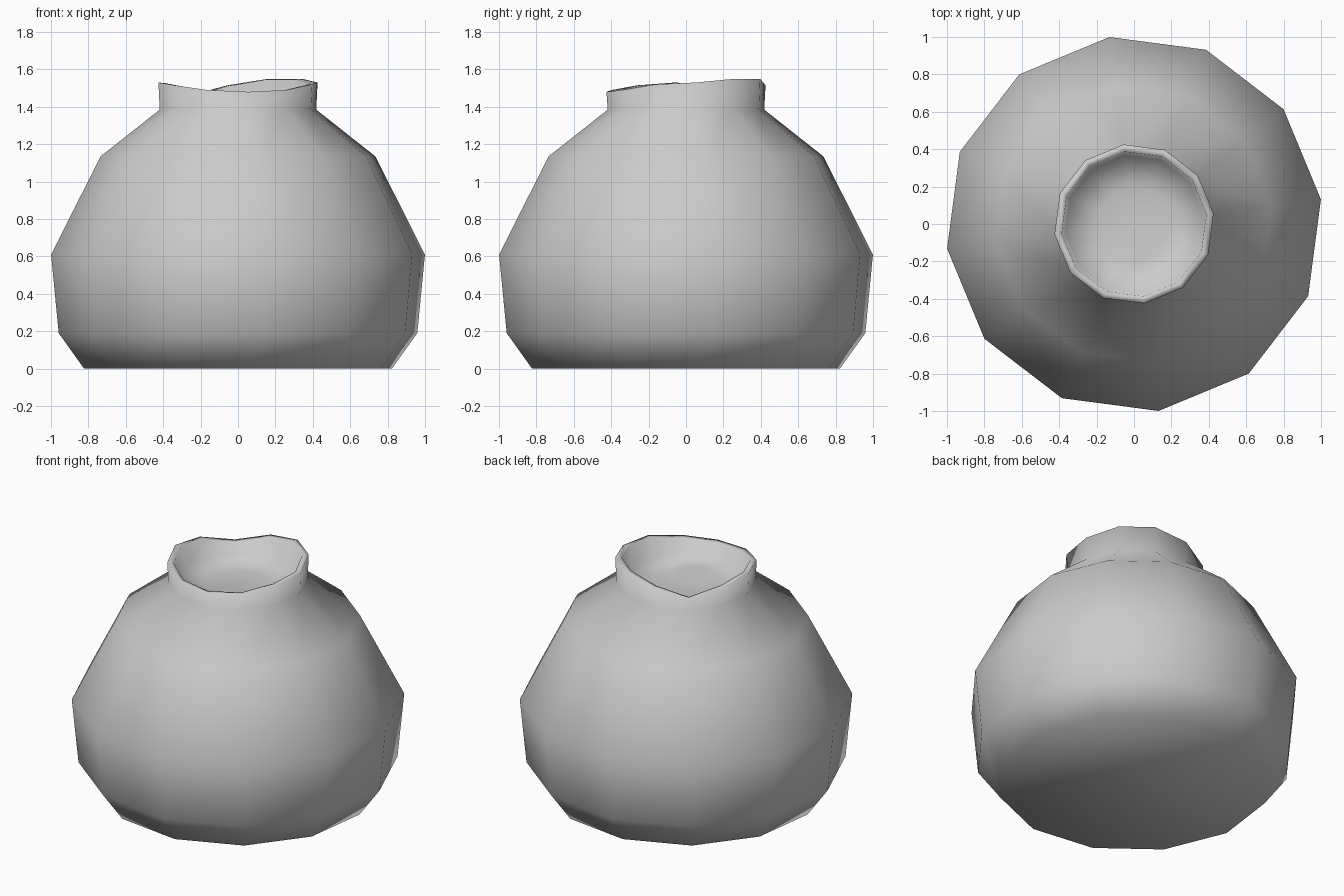
import bpy, bmesh, math

cube = bpy.data.objects.get("Cube")
if cube:
    bpy.data.objects.remove(cube, do_unlink=True)

SIDES = 12
TURN = math.radians(7.5)

clay = bpy.data.materials.new("grey_clay")
clay.use_nodes = True
colour = (0.6, 0.6, 0.6, 1)
clay.diffuse_color = colour
clay.node_tree.nodes["Principled BSDF"].inputs["Base Color"].default_value = colour

# Outer wall from foot to neck: (radius, height)
wall = [(0.83, 0), (0.967, 0.19), (1.008, 0.61), (0.741, 1.135), (0.422, 1.385)]
# Wavy lip heights, counter-clockwise from the +x side
lip = [1.53, 1.55, 1.55, 1.515, 1.46, 1.51, 1.53, 1.515, 1.49, 1.48, 1.49, 1.52]
# Uneven dish inside the neck
dish = [1.36] * SIDES
dish[8], dish[9], dish[10] = 1.38, 1.40, 1.39

bm = bmesh.new()


def ring(radius, heights):
    return [bm.verts.new((radius * math.cos(TURN + math.tau * i / SIDES),
                          radius * math.sin(TURN + math.tau * i / SIDES), z))
            for i, z in enumerate(heights)]


rings = [ring(r, [z] * SIDES) for r, z in wall]
rings.append(ring(0.429, lip))
rings.append(ring(0.39, [z - 0.004 for z in lip]))
rings.append(ring(0.37, [1.39] * SIDES))
rings.append(ring(0.2, dish))

# Skin the rings, then close the foot and the dish
for low, high in zip(rings, rings[1:]):
    for i in range(SIDES):
        j = (i + 1) % SIDES
        bm.faces.new((low[i], low[j], high[j], high[i]))
bm.faces.new(rings[0][::-1])
centre = bm.verts.new((0, 0, 1.36))
for i in range(SIDES):
    bm.faces.new((rings[-1][i], rings[-1][(i + 1) % SIDES], centre))

for face in bm.faces:
    face.smooth = True
mesh = bpy.data.meshes.new("pot")
bm.to_mesh(mesh)
bm.free()
mesh.materials.append(clay)
pot = bpy.data.objects.new("pot", mesh)
bpy.context.collection.objects.link(pot)
